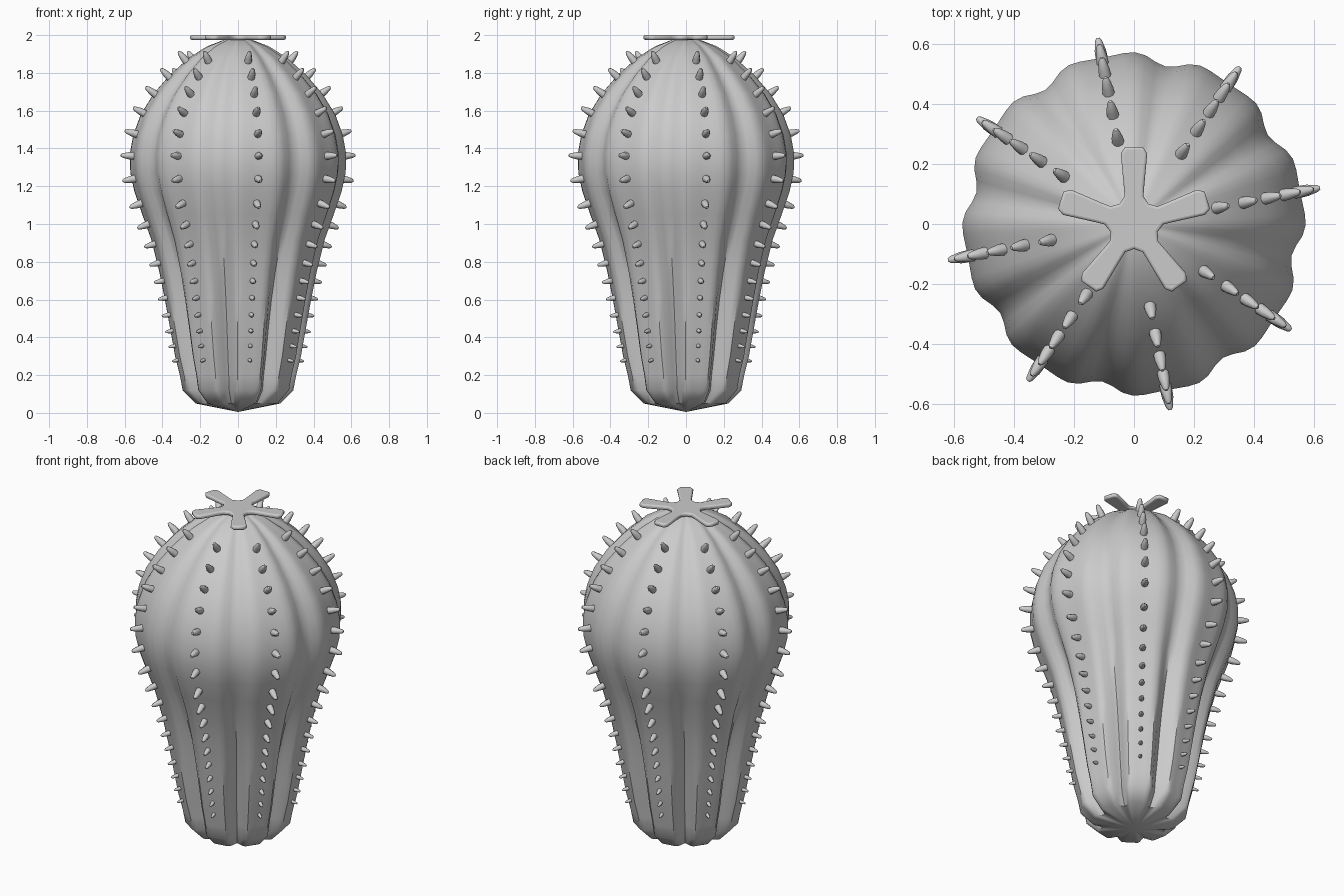
import bpy, bmesh, math
from mathutils import Vector

if "Cube" in bpy.data.objects:
    bpy.data.objects.remove(bpy.data.objects["Cube"])

# Body profile: (height, ridge radius, groove depth)
PROFILE = [(0.05, .225, .2), (0.12, .293, .2), (0.2, .308, .2), (0.3, .333, .2),
           (0.45, .36, .19), (0.6, .387, .17), (0.75, .417, .14), (0.92, .46, .11),
           (1.05, .507, .09), (1.17, .548, .075), (1.27, .57, .065), (1.37, .573, .065),
           (1.47, .555, .065), (1.58, .515, .07), (1.69, .447, .075), (1.79, .36, .085),
           (1.88, .26, .1), (1.94, .165, .11), (1.975, .075, .12)]
PITCH = math.pi / 4            # eight ribs
RIB0 = math.radians(11)        # direction of the first rib


def ridge(z):
    for (z0, r0, _), (z1, r1, _) in zip(PROFILE, PROFILE[1:]):
        if z <= z1:
            return r0 + (r1 - r0) * (z - z0) / (z1 - z0)
    return PROFILE[-1][1]


def rib_factor(a, depth):
    # flat-topped rib, narrow groove halfway between ribs
    d = abs((a - RIB0 + PITCH / 2) % PITCH - PITCH / 2) / (PITCH / 2)
    if d < 0.5:
        return 1 - 0.015 * (0.5 + 0.5 * math.cos(2 * math.pi * d))
    return 1 - depth * (0.5 - 0.5 * math.cos(2 * math.pi * (d - 0.5)))


def make_object(name, bm, angle):
    bmesh.ops.recalc_face_normals(bm, faces=bm.faces)
    me = bpy.data.meshes.new(name)
    bm.to_mesh(me)
    bm.free()
    ob = bpy.data.objects.new(name, me)
    bpy.context.collection.objects.link(ob)
    bpy.ops.object.select_all(action='DESELECT')
    ob.select_set(True)
    bpy.context.view_layer.objects.active = ob
    bpy.ops.object.shade_smooth_by_angle(angle=math.radians(angle))
    return ob


# Ribbed body
N = 96
bm = bmesh.new()
rings = []
for z, r, depth in PROFILE:
    ring = []
    for i in range(N):
        a = RIB0 + 2 * math.pi * i / N
        q = r * rib_factor(a, depth)
        ring.append(bm.verts.new((q * math.cos(a), q * math.sin(a), z)))
    rings.append(ring)
bottom = bm.verts.new((0, 0, 0.005))
top = bm.verts.new((0, 0, 1.985))
for i in range(N):
    j = (i + 1) % N
    for lo, hi in zip(rings, rings[1:]):
        bm.faces.new((lo[i], lo[j], hi[j], hi[i]))
    bm.faces.new((bottom, rings[0][j], rings[0][i]))
    bm.faces.new((top, rings[-1][i], rings[-1][j]))
make_object("ribbed_body", bm, 40)

# Spines along every rib, pointing out along the surface normal
HEIGHTS = [.28, .355, .435, .52, .61, .70, .795, .895, 1.0, 1.11, 1.24,
           1.36, 1.475, 1.585, 1.685, 1.775, 1.86]
bm = bmesh.new()
for k in range(8):
    a = RIB0 + k * PITCH
    out = Vector((math.cos(a), math.sin(a), 0))
    side = Vector((-math.sin(a), math.cos(a), 0))
    for z in HEIGHTS:
        slope = (ridge(z + .05) - ridge(z - .05)) / 0.1
        n = (out - Vector((0, 0, slope))).normalized()
        up = n.cross(side)
        size = min(1, 0.5 + 0.5 * (z - .28) / .8)
        base = out * ridge(z) * 0.985 + Vector((0, 0, z))
        loops = []
        for along, rad in ((-.02, .021), (.025, .019), (.058, .012), (.068, .006)):
            c = base + n * along * size
            loops.append([bm.verts.new(c + (side * math.cos(t) + up * math.sin(t)) * rad * size)
                          for t in (i * math.pi / 4 for i in range(8))])
        for lo, hi in zip(loops, loops[1:]):
            for i in range(8):
                j = (i + 1) % 8
                bm.faces.new((lo[i], lo[j], hi[j], hi[i]))
        bm.faces.new(loops[0][::-1])
        bm.faces.new(loops[-1])
make_object("spines", bm, 50)

# Five-petalled flat flower on the top
bm = bmesh.new()
PETAL = [(.125, -.034), (.235, -.044), (.257, -.03), (.257, .03), (.235, .044), (.125, .034)]
outline = []
for k in range(5):
    a = math.pi / 2 + k * 2 * math.pi / 5
    for u, v in PETAL:
        outline.append((u * math.cos(a) - v * math.sin(a), u * math.sin(a) + v * math.cos(a)))
    b = a + math.pi / 5
    for t in (-.3, 0, .3):
        q = .083 + .05 * abs(t)
        outline.append((q * math.cos(b + t), q * math.sin(b + t)))
face = bm.faces.new([bm.verts.new((x, y, 1.975)) for x, y in outline])
ext = bmesh.ops.extrude_face_region(bm, geom=[face])
bmesh.ops.translate(bm, vec=(0, 0, .025),
                    verts=[g for g in ext['geom'] if isinstance(g, bmesh.types.BMVert)])
flower = make_object("top_flower", bm, 60)
bev = flower.modifiers.new("rounded_rim", 'BEVEL')
bev.width = .009
bev.segments = 3
bev.limit_method = 'ANGLE'
bev.angle_limit = math.radians(60)
